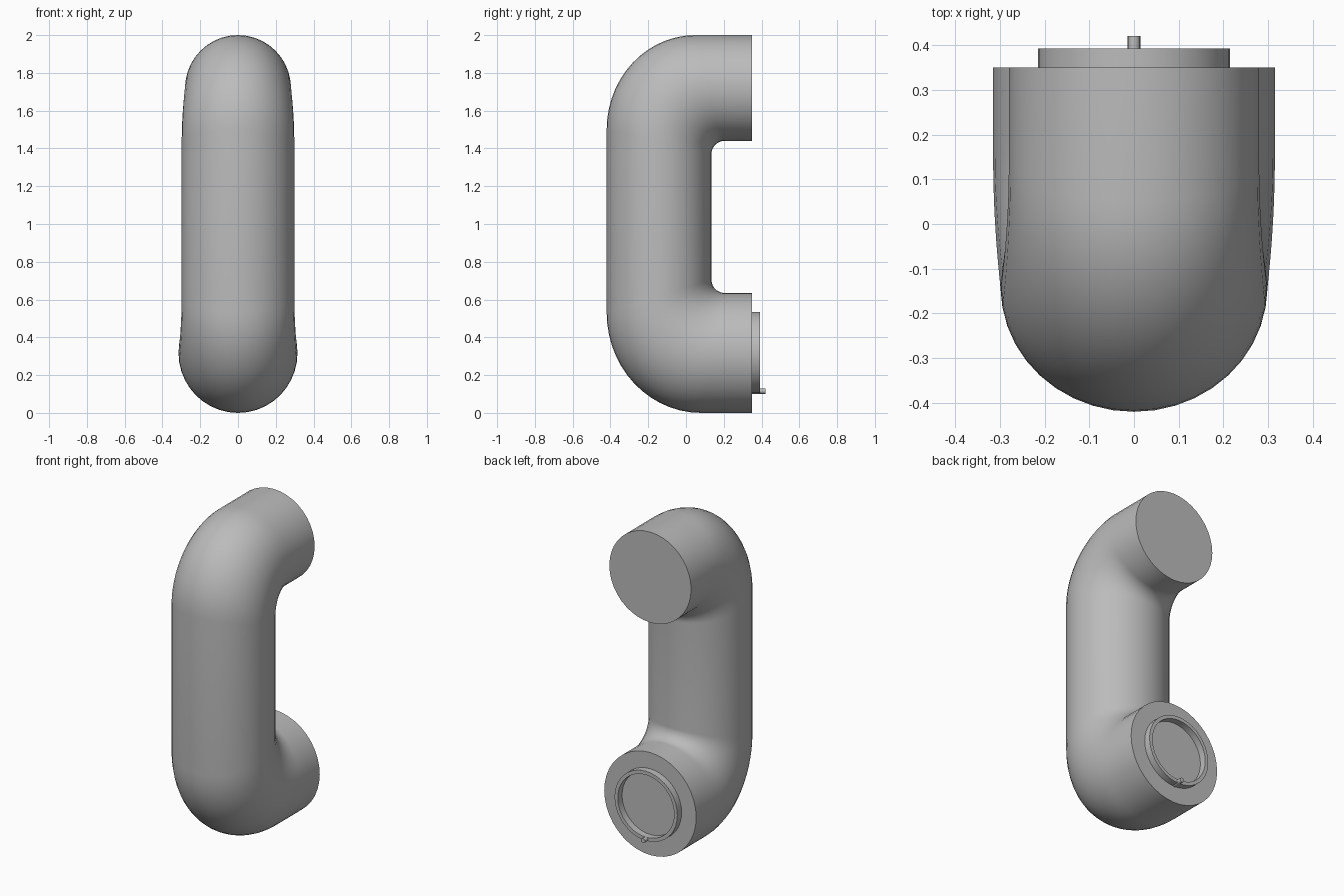
import bpy, bmesh, math
from mathutils import Vector

if "Cube" in bpy.data.objects:
    bpy.data.objects.remove(bpy.data.objects["Cube"], do_unlink=True)

grey = bpy.data.materials.new("plain grey")
grey.use_nodes = True
grey.diffuse_color = (0.5, 0.5, 0.5, 1)
grey.node_tree.nodes["Principled BSDF"].inputs["Base Color"].default_value = (0.5, 0.5, 0.5, 1)

SIDES, STEPS = 40, 14
FRONT, INNER, BACK = -0.42, 0.135, 0.35
FILLET = 0.07


def finish(name, bm):
    bmesh.ops.recalc_face_normals(bm, faces=bm.faces)
    mesh = bpy.data.meshes.new(name)
    bm.to_mesh(mesh)
    bm.free()
    mesh.materials.append(grey)
    ob = bpy.data.objects.new(name, mesh)
    bpy.context.collection.objects.link(ob)
    bpy.ops.object.select_all(action='DESELECT')
    ob.select_set(True)
    bpy.context.view_layer.objects.active = ob
    bpy.ops.object.shade_smooth_by_angle(angle=math.radians(40))
    return ob


def elbow(z_out, z_in, radius, bend_y, bend_z):
    """Sections from the upright round to the open end: outer y/z, inner y/z, half width."""
    up = 1 if z_out > z_in else -1
    sections = []
    for i in range(STEPS + 1):
        t = i / STEPS
        c, s = math.cos(t * math.pi / 2), math.sin(t * math.pi / 2)
        outer = Vector((0, bend_y + (FRONT - bend_y) * c, bend_z + (z_out - bend_z) * s))
        inner = Vector((0, INNER + FILLET * (1 - c), z_in - up * FILLET * (1 - s)))
        blend = t * t * (3 - 2 * t)
        sections.append((outer, inner, 0.298 + (radius - 0.298) * blend))
    sections.append((Vector((0, BACK, z_out)), Vector((0, BACK, z_in)), radius))
    return sections


# Bent tube: both elbows joined by the straight upright
bm = bmesh.new()
top = elbow(2.0, 1.44, 0.28, 0.05, 1.5)
bottom = elbow(0.0, 0.635, 0.315, 0.08, 0.53)
rings = []
for outer, inner, half in bottom[::-1] + top:
    mid, arm = (outer + inner) / 2, (outer - inner) / 2
    rings.append([bm.verts.new(mid + arm * math.cos(a) + Vector((half * math.sin(a), 0, 0)))
                  for a in (2 * math.pi * k / SIDES for k in range(SIDES))])
for r, q in zip(rings, rings[1:]):
    for k in range(SIDES):
        n = (k + 1) % SIDES
        bm.faces.new((r[k], r[n], q[n], q[k]))
bm.faces.new(rings[0])
bm.faces.new(rings[-1])
finish("bent_tube", bm)


# Raised collar on the lower end, turned from a closed profile of (radius, y)
bm = bmesh.new()
profile = [(0.215, 0.345), (0.215, 0.392), (0.193, 0.392), (0.193, 0.345)]
verts = [bm.verts.new((r, y, 0.32)) for r, y in profile]
edges = [bm.edges.new((verts[i], verts[(i + 1) % 4])) for i in range(4)]
bmesh.ops.spin(bm, geom=verts + edges, cent=(0, 0, 0.32), axis=(0, 1, 0),
               angle=2 * math.pi, steps=SIDES, use_merge=True)
bmesh.ops.remove_doubles(bm, verts=bm.verts, dist=0.0001)
finish("end_collar", bm)


# Small locating pin at the bottom of the collar
bpy.ops.mesh.primitive_cylinder_add(vertices=16, radius=0.014, depth=0.075,
                                    location=(0, 0.3825, 0.115),
                                    rotation=(math.pi / 2, 0, 0))
pin = bpy.context.object
pin.name = "locating_pin"
pin.data.materials.append(grey)
bpy.ops.object.shade_smooth_by_angle(angle=math.radians(40))
